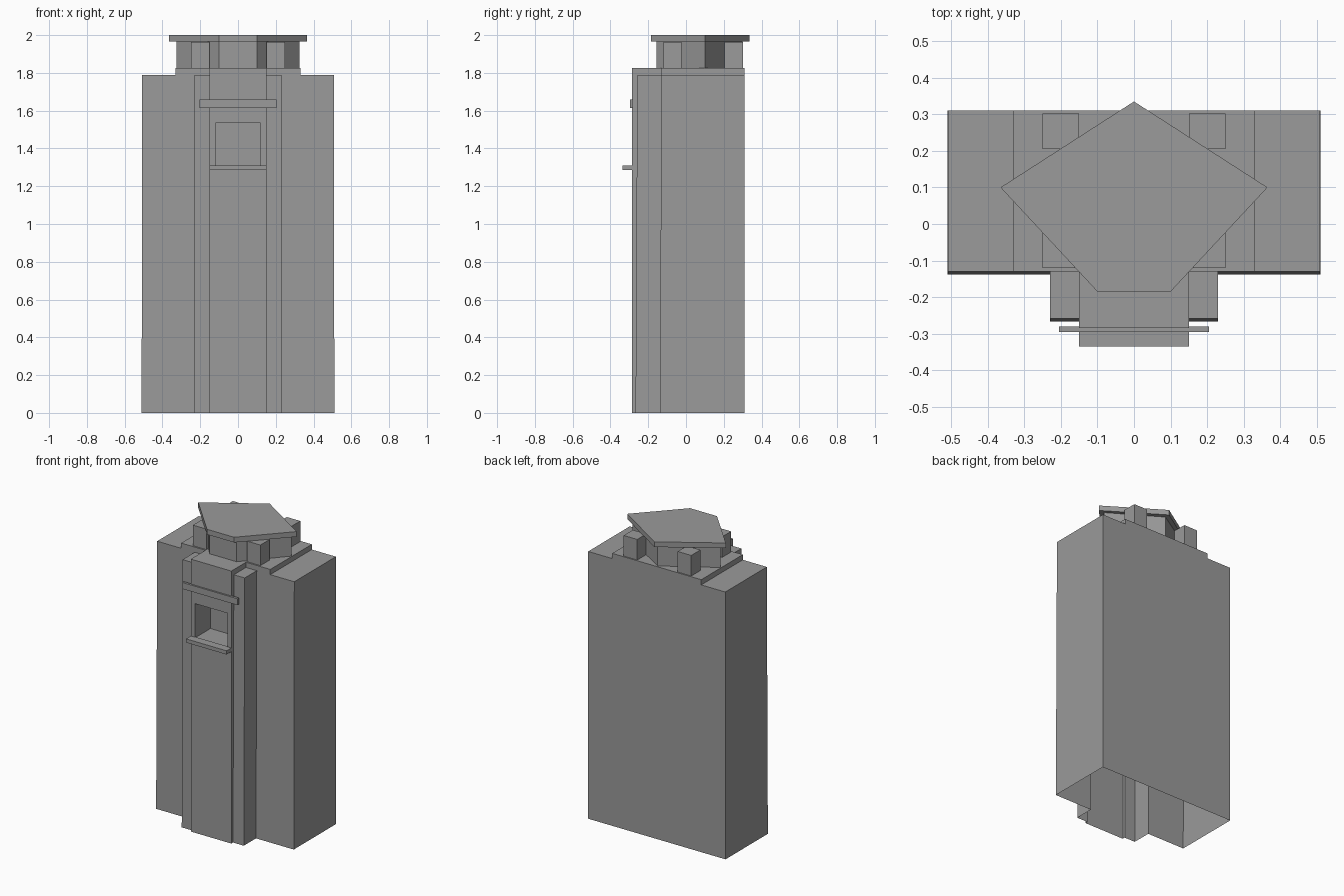
import bpy, bmesh

if "Cube" in bpy.data.objects:
    bpy.data.objects.remove(bpy.data.objects["Cube"])

# Dark grey for all parts
stone = bpy.data.materials.new("dark_grey")
stone.diffuse_color = (0.325, 0.325, 0.325, 1)
stone.use_nodes = True
stone.node_tree.nodes["Principled BSDF"].inputs["Base Color"].default_value = stone.diffuse_color


def make_object(name, bm):
    mesh = bpy.data.meshes.new(name)
    bm.to_mesh(mesh)
    bm.free()
    mesh.materials.append(stone)
    obj = bpy.data.objects.new(name, mesh)
    bpy.context.collection.objects.link(obj)
    return obj


def mirror(half):
    """Close a right-hand half outline (front to back) around x = 0."""
    return half + [(-x, y) for x, y in reversed(half) if x > 0]


def prism(lower, upper, z0, z1, bottom=True):
    bm = bmesh.new()
    a = [bm.verts.new((x, y, z0)) for x, y in lower]
    b = [bm.verts.new((x, y, z1)) for x, y in upper]
    n = len(a)
    for i in range(n):
        j = (i + 1) % n
        bm.faces.new((a[i], a[j], b[j], b[i]))
    bm.faces.new(b)
    if bottom:
        bm.faces.new(a[::-1])
    return bm


def box(name, x0, x1, y0, y1, z0, z1):
    outline = [(x0, y0), (x1, y0), (x1, y1), (x0, y1)]
    return make_object(name, prism(outline, outline, z0, z1))


# Tower shell: stepped front, slight taper, open underneath
low = mirror([(0.15, -0.285), (0.15, -0.267), (0.23, -0.267), (0.23, -0.138),
              (0.51, -0.138), (0.51, 0.31)])
top = mirror([(0.15, -0.285), (0.15, -0.258), (0.23, -0.258), (0.23, -0.13),
              (0.508, -0.13), (0.508, 0.31)])
bm = prism(low, top, 0, 1.79, bottom=False)

# Window niche pushed into the central front face
front = next(f for f in bm.faces if all(v.co.y < -0.28 for v in f.verts))
bmesh.ops.inset_region(bm, faces=[front], thickness=0.02, use_boundary=True)
for v in front.verts:
    v.co.x = 0.12 if v.co.x > 0 else -0.12
    v.co.z = 1.535 if v.co.z > 0.9 else 1.305
    v.co.y = -0.285
niche = bmesh.ops.extrude_discrete_faces(bm, faces=[front])["faces"][0]
for v in niche.verts:
    v.co.y = -0.12
# Merge the frame around the niche into few flat faces
make_object("tower_body", bm)

# Raised roof block with the central column running forward
roof = mirror([(0.15, -0.285), (0.15, -0.13), (0.33, -0.13), (0.33, 0.31)])
make_object("roof_block", prism(roof, roof, 1.79, 1.825, bottom=False))

# Window sill and crossbar
box("window_sill", -0.15, 0.15, -0.335, -0.28, 1.285, 1.31)
box("crossbar", -0.205, 0.205, -0.296, -0.28, 1.615, 1.658)

# Five-sided lantern and its overhanging cap
drum = mirror([(0.1, -0.157), (0.325, 0.10), (0, 0.30)])
make_object("lantern", prism(drum, drum, 1.825, 1.965))
cap = mirror([(0.1, -0.185), (0.365, 0.10), (0, 0.335)])
make_object("lantern_cap", prism(cap, cap, 1.965, 2.0))

# Four corner posts around the lantern
for side, s in (("left", -1), ("right", 1)):
    x0, x1 = sorted((0.15 * s, 0.25 * s))
    box("front_post_" + side, x0, x1, -0.12, -0.025, 1.825, 1.963)
    box("back_post_" + side, x0, x1, 0.205, 0.302, 1.825, 1.963)
